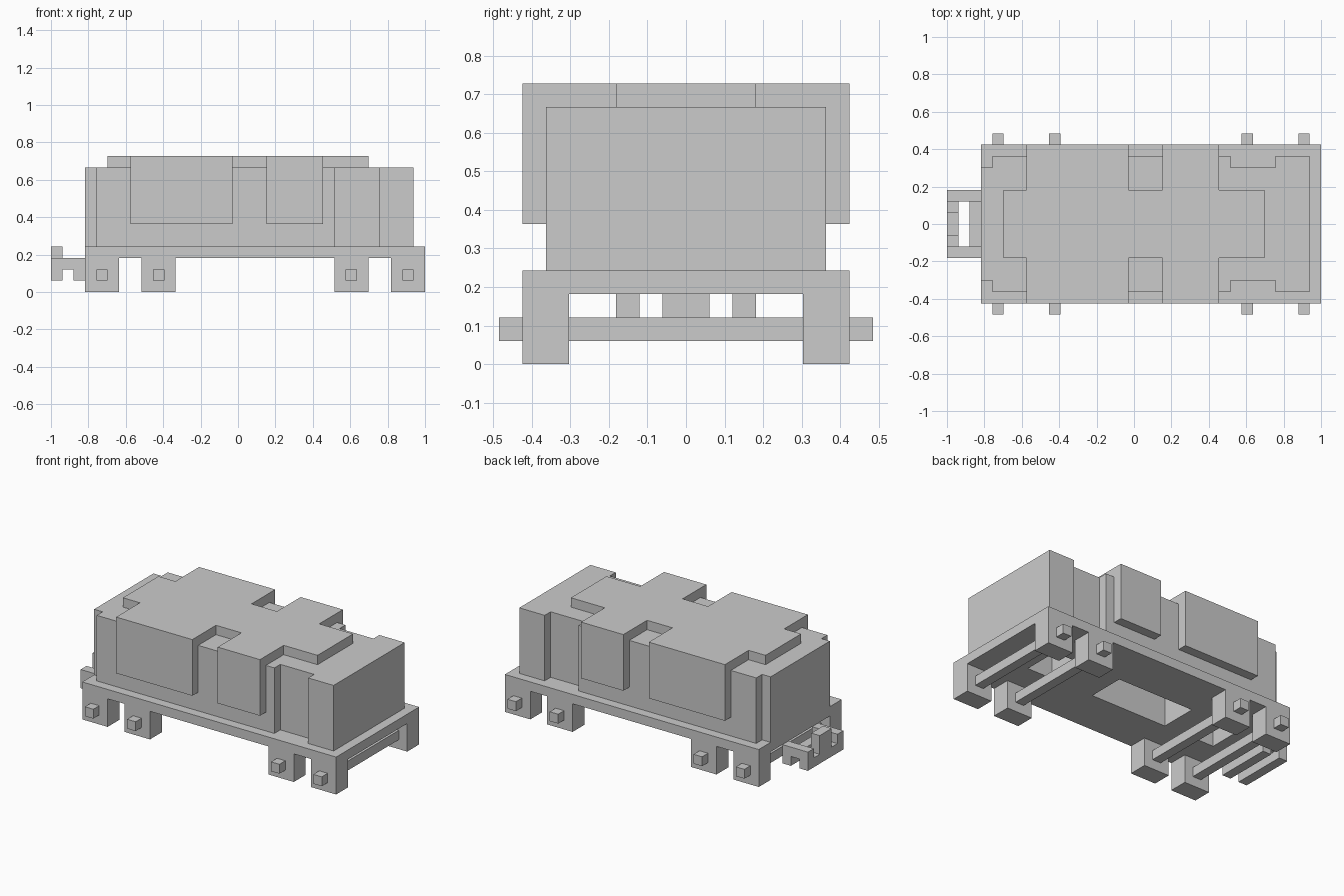
import bpy, bmesh

if "Cube" in bpy.data.objects:
    bpy.data.objects.remove(bpy.data.objects["Cube"])

U = 2 / 33  # one block of the model's grid


def mesh_object(name, bm):
    bmesh.ops.recalc_face_normals(bm, faces=bm.faces)
    me = bpy.data.meshes.new(name)
    bm.to_mesh(me)
    bm.free()
    ob = bpy.data.objects.new(name, me)
    bpy.context.collection.objects.link(ob)
    return ob


def slab(name, half, z0, z1):
    """Extrude a plan outline (half given, mirrored in y). x is counted from the left end."""
    pts = half + [(x, -y) for x, y in reversed(half)]
    bm = bmesh.new()
    vs = [bm.verts.new(((x - 16.5) * U, y * U, z0 * U)) for x, y in pts]
    face = bm.faces.new(vs)
    ext = bmesh.ops.extrude_face_region(bm, geom=[face])
    top = [g for g in ext["geom"] if isinstance(g, bmesh.types.BMVert)]
    bmesh.ops.translate(bm, vec=(0, 0, (z1 - z0) * U), verts=top)
    return mesh_object(name, bm)


def box(name, x0, x1, y0, y1, z0, z1):
    bm = bmesh.new()
    bmesh.ops.create_cube(bm, size=1)
    for v in bm.verts:
        v.co = (((x0 + x1) / 2 + v.co.x * (x1 - x0) - 16.5) * U,
                ((y0 + y1) / 2 + v.co.y * (y1 - y0)) * U,
                ((z0 + z1) / 2 + v.co.z * (z1 - z0)) * U)
    return mesh_object(name, bm)


# Main body, deck and roof
deck = slab("deck", [(3, 7), (33, 7)], 3, 4)
body = slab("body", [(3, 5), (4, 5), (4, 6), (25, 6), (25, 5), (29, 5), (29, 6), (32, 6)], 4, 11)
slab("roof", [(5, 3), (7, 3), (7, 7), (16, 7), (16, 3), (19, 3), (19, 7),
              (24, 7), (24, 3), (28, 3)], 11, 12)

# Raised side panels
for side, s in (("front", -1), ("back", 1)):
    for i, (x0, x1) in enumerate(((7, 16), (19, 24))):
        ys = sorted((6 * s, 7 * s))
        box(f"{side}_panel_{i + 1}", x0, x1, *ys, 6, 11)

# Square wheels with through axles
for i, x in enumerate((3, 8, 25, 30)):
    box(f"front_wheel_{i + 1}", x, x + 3, -7, -5, 0, 3)
    box(f"back_wheel_{i + 1}", x, x + 3, 5, 7, 0, 3)
    box(f"axle_{i + 1}", x + 1, x + 2, -8, 8, 1, 2)

# Coupling on the left end
for side, y in (("front", -3), ("back", 2)):
    box(f"{side}_coupling_arm", 0, 3, y, y + 1, 2, 3)
box("coupling_outer_bar", 0, 1, -3, 3, 1, 2)
box("coupling_inner_bar", 2, 3, -3, 3, 1, 2)
box("coupling_pin", 0, 1, -1, 1, 2, 4)

# Deep openings in the underside
for i, (x0, x1) in enumerate(((5, 8), (11, 20), (25, 28))):
    cutter = box(f"opening_cutter_{i + 1}", x0, x1, -2, 2, 2.5, 7)
    cutter.hide_render = True
    cutter.hide_set(True)
    for ob in (deck, body):
        mod = ob.modifiers.new("opening", "BOOLEAN")
        mod.operation = "DIFFERENCE"
        mod.solver = "EXACT"
        mod.object = cutter
